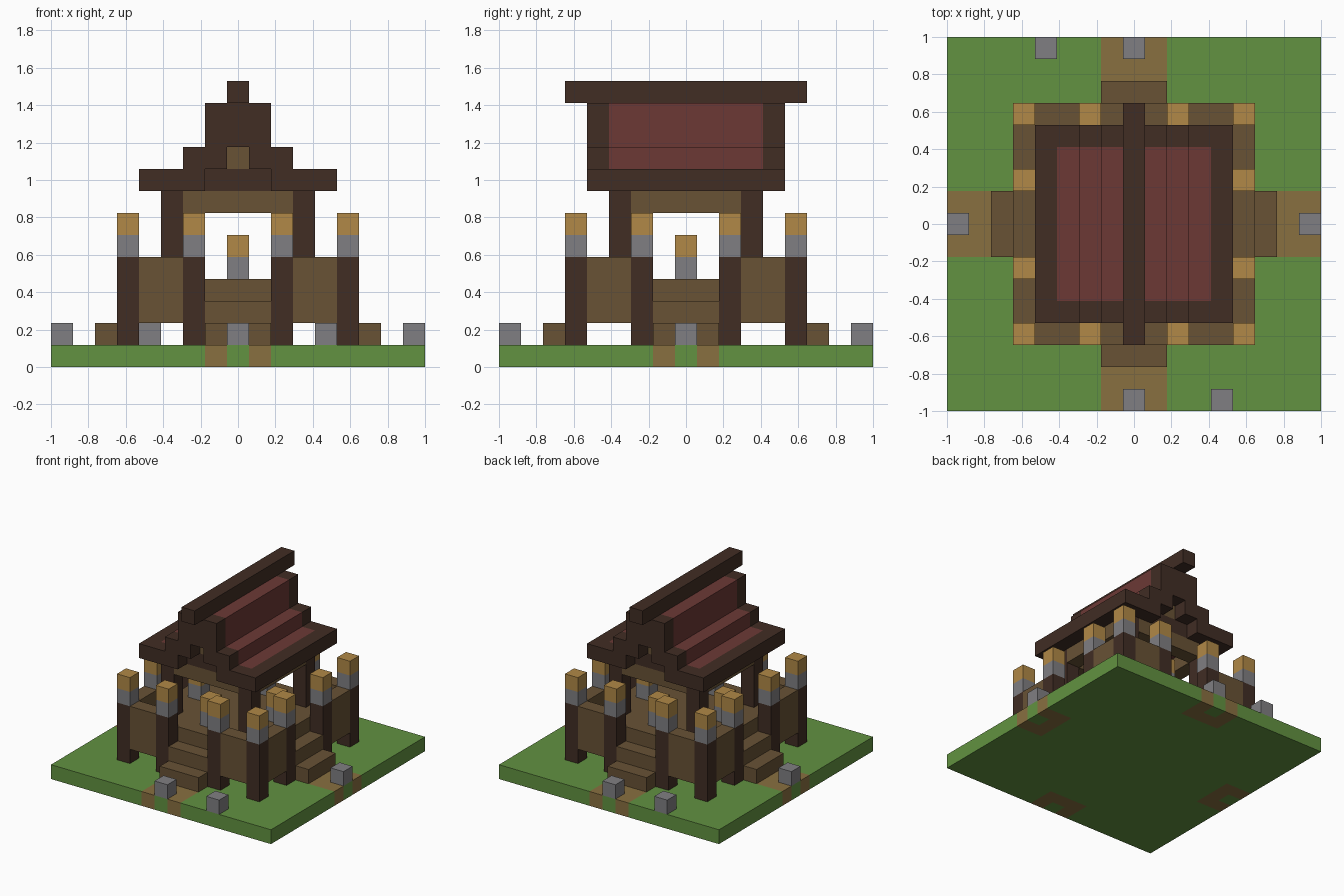
import bpy
import bmesh

cube = bpy.data.objects.get("Cube")
if cube:
    bpy.data.objects.remove(cube, do_unlink=True)

U = 2 / 17  # size of one block


def make_material(name, rgb):
    linear = [((c / 255 + 0.055) / 1.055) ** 2.4 for c in rgb] + [1]
    m = bpy.data.materials.new(name)
    m.use_nodes = True
    m.diffuse_color = linear
    m.node_tree.nodes["Principled BSDF"].inputs["Base Color"].default_value = linear
    return m


GRASS = make_material("grass green", (98, 146, 65))
PATH = make_material("path brown", (137, 112, 64))
DARK = make_material("dark timber", (65, 45, 36))
PLANK = make_material("plank brown", (104, 82, 53))
STONE = make_material("stone grey", (128, 127, 130))
GOLD = make_material("lantern gold", (177, 137, 71))
RED = make_material("roof red", (108, 57, 53))


def finish(name, bm, *mats):
    mesh = bpy.data.meshes.new(name)
    bmesh.ops.recalc_face_normals(bm, faces=bm.faces)
    bm.to_mesh(mesh)
    bm.free()
    for m in mats:
        mesh.materials.append(m)
    obj = bpy.data.objects.new(name, mesh)
    bpy.context.collection.objects.link(obj)
    return obj


def box(name, mat, xs, ys, zs):
    """Box covering the inclusive block ranges xs, ys, zs."""
    spans = [sorted(s) for s in (xs, ys)]
    lo = [(s[0] - 0.5) * U for s in spans] + [zs[0] * U]
    hi = [(s[1] + 0.5) * U for s in spans] + [(zs[1] + 1) * U]
    bm = bmesh.new()
    bmesh.ops.create_cube(bm, size=1)
    for v in bm.verts:
        v.co = [(a + b) / 2 + c * (b - a) for a, b, c in zip(lo, hi, v.co)]
    return finish(name, bm, mat)


def four(name, mat, xs, ys, zs):
    """Repeat a box on all four sides of the model."""
    for side in ("front", "right", "back", "left"):
        box(f"{side}_{name}", mat, xs, ys, zs)
        xs, ys = (-ys[0], -ys[1]), xs


# Ground slab with a U-shaped path patch on each side
bm = bmesh.new()
bmesh.ops.create_grid(bm, x_segments=17, y_segments=17, size=1)
top = bmesh.ops.extrude_face_region(bm, geom=bm.faces[:])["geom"]
for v in top:
    if isinstance(v, bmesh.types.BMVert):
        v.co.z += U
for f in bm.faces:
    c = f.calc_center_median() / U
    near, far = sorted((abs(c.x), abs(c.y)))
    if near < 1.4 and far > 6.6 and not (near < 0.4 and far > 7.4):
        f.material_index = 1
finish("ground", bm, GRASS, PATH)

# Stones on the grass
for i, (x, y) in enumerate([(0, -8), (4, -8), (-4, 8), (0, 8), (-8, 0), (8, 0)]):
    box(f"stone_{i}", STONE, (x, x), (y, y), (1, 1))

# Raised floor and steps
box("floor", PLANK, (-4, 4), (-4, 4), (3, 3))
four("lower_step", PLANK, (-1, 1), (-6, -6), (1, 1))
four("upper_step", PLANK, (-1, 1), (-5, -5), (2, 2))

# Fence panels and lantern posts
for tag, s in (("a", -1), ("b", 1)):
    four(f"fence_panel_{tag}", PLANK, (3 * s, 4 * s), (-5, -5), (2, 4))
for tag, x in (("a", -2), ("b", 2), ("corner", 5)):
    four(f"post_{tag}", DARK, (x, x), (-5, -5), (1, 4))
    four(f"post_collar_{tag}", STONE, (x, x), (-5, -5), (5, 5))
    four(f"post_lantern_{tag}", GOLD, (x, x), (-5, -5), (6, 6))

# Floor lanterns, pillars and beams
four("floor_lantern_base", STONE, (0, 0), (-3, -3), (4, 4))
four("floor_lantern", GOLD, (0, 0), (-3, -3), (5, 5))
four("pillar", DARK, (3, 3), (-3, -3), (4, 7))
four("beam", PLANK, (-2, 2), (-3, -3), (7, 7))

# Roof: red tiers inside dark gable frames
for tag, s in (("right", -1), ("left", 1)):
    box(f"{tag}_eave", DARK, (4 * s, 4 * s), (-3, 3), (8, 8))
    box(f"{tag}_lower_tier", RED, (2 * s, 3 * s), (-3, 3), (8, 8))
    box(f"{tag}_middle_tier", RED, (s, 2 * s), (-3, 3), (9, 9))
box("upper_tier", RED, (-1, 1), (-3, 3), (10, 11))
for end, y in (("front", -4), ("back", 4)):
    for tag, s in (("right", -1), ("left", 1)):
        box(f"{end}_{tag}_lower_rake", DARK, (2 * s, 4 * s), (y, y), (8, 8))
        box(f"{end}_{tag}_middle_rake", DARK, (s, 2 * s), (y, y), (9, 9))
    box(f"{end}_upper_rake", DARK, (-1, 1), (y, y), (10, 11))
    inner = y * 3 // 4
    box(f"{end}_gable_tie", DARK, (-1, 1), (inner, inner), (8, 8))
    box(f"{end}_gable_panel", PLANK, (0, 0), (inner, inner), (9, 9))
box("ridge_beam", DARK, (0, 0), (-5, 5), (12, 12))
